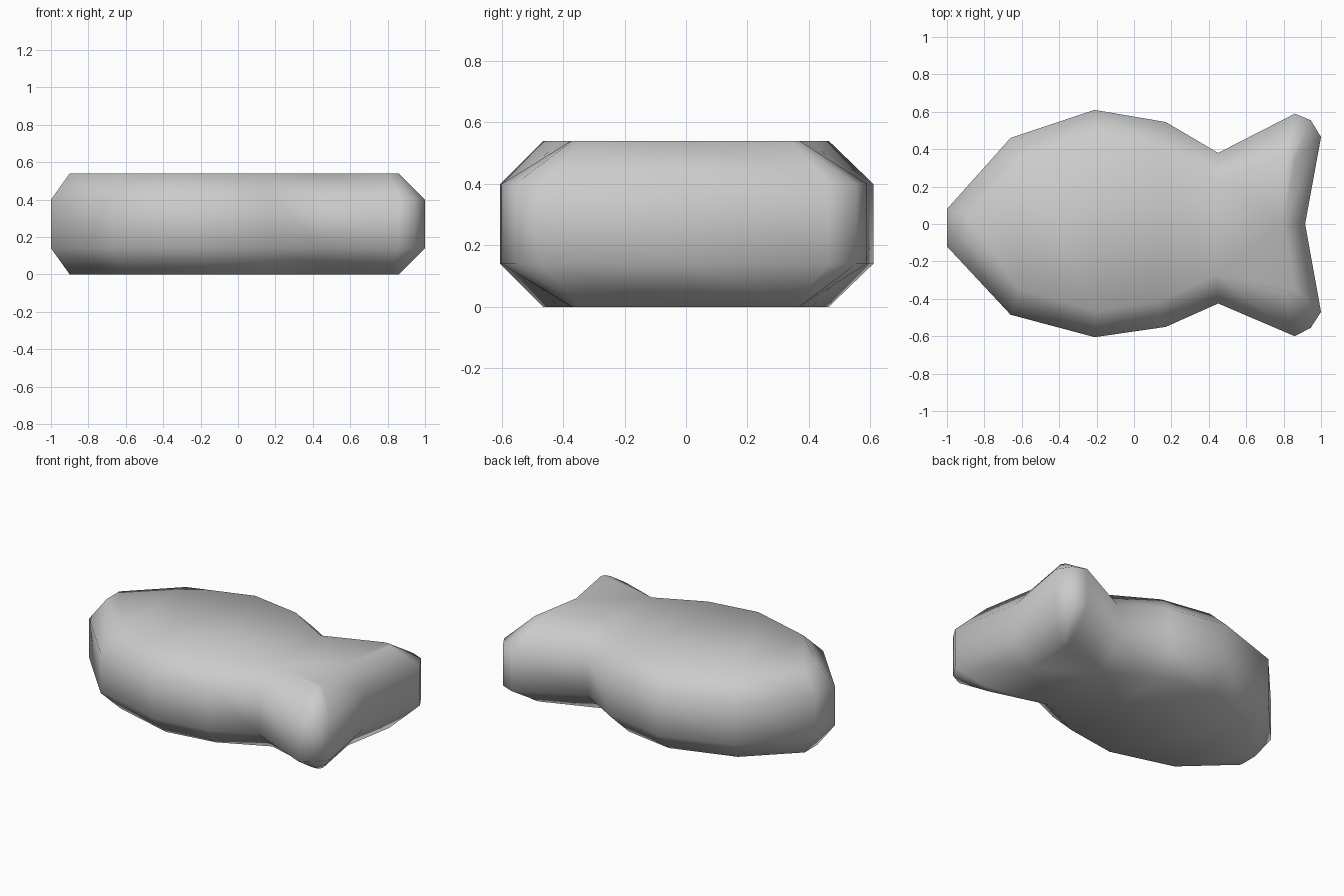
import bpy
import bmesh

if "Cube" in bpy.data.objects:
    bpy.data.objects.remove(bpy.data.objects["Cube"], do_unlink=True)

# Grey material
grey = bpy.data.materials.new("plain grey")
grey.use_nodes = True
color = (0.6, 0.6, 0.6, 1)
grey.diffuse_color = color
grey.node_tree.nodes["Principled BSDF"].inputs["Base Color"].default_value = color

# Outline from the snout to the tail: x, left y, right y, inset x, inset left y, inset right y
STATIONS = [
    (-1.0, 0.08, -0.12, -0.90, 0.05, -0.08),
    (-0.66, 0.46, -0.485, -0.61, 0.33, -0.35),
    (-0.21, 0.61, -0.605, -0.20, 0.465, -0.465),
    (0.17, 0.545, -0.55, 0.13, 0.41, -0.415),
    (0.45, 0.38, -0.425, 0.44, 0.23, -0.27),
    (0.86, 0.59, -0.60, 0.81, 0.37, -0.375),
    (0.945, 0.555, -0.555, 0.845, 0.37, -0.37),
    (1.0, 0.465, -0.47, 0.86, 0.345, -0.345),
]
NOTCH_OUTER, NOTCH_INNER = 0.915, 0.80
LOW, HIGH, TOP = 0.14, 0.40, 0.54

bm = bmesh.new()


def ring(z, inset):
    """One closed loop: left side, tail notch, then right side back to the snout."""
    k = 3 if inset else 0
    left = [(s[k], s[k + 1]) for s in STATIONS]
    right = [(s[k], s[k + 2]) for s in reversed(STATIONS)]
    notch = [(NOTCH_INNER if inset else NOTCH_OUTER, 0)]
    return [bm.verts.new((x, y, z)) for x, y in left + notch + right]


# Bevelled side walls
rings = [ring(0, True), ring(LOW, False), ring(HIGH, False), ring(TOP, True)]
n = len(rings[0])
for a, b in zip(rings, rings[1:]):
    for i in range(n):
        j = (i + 1) % n
        bm.faces.new((a[i], a[j], b[j], b[i]))

# Flat top and bottom: body strips, neck triangle and two tail lobes
neck, notch = 4, len(STATIONS)
for r in (rings[0], rings[-1]):
    for i in range(neck):
        bm.faces.new((r[i], r[i + 1], r[n - 2 - i], r[n - 1 - i]))
    bm.faces.new((r[neck], r[notch], r[n - 1 - neck]))
    bm.faces.new(r[neck:notch + 1])
    bm.faces.new(r[notch:n - neck])

bmesh.ops.recalc_face_normals(bm, faces=bm.faces)
for f in bm.faces:
    f.smooth = True

mesh = bpy.data.meshes.new("fish_body")
bm.to_mesh(mesh)
bm.free()
mesh.materials.append(grey)
bpy.context.collection.objects.link(bpy.data.objects.new("fish_body", mesh))
